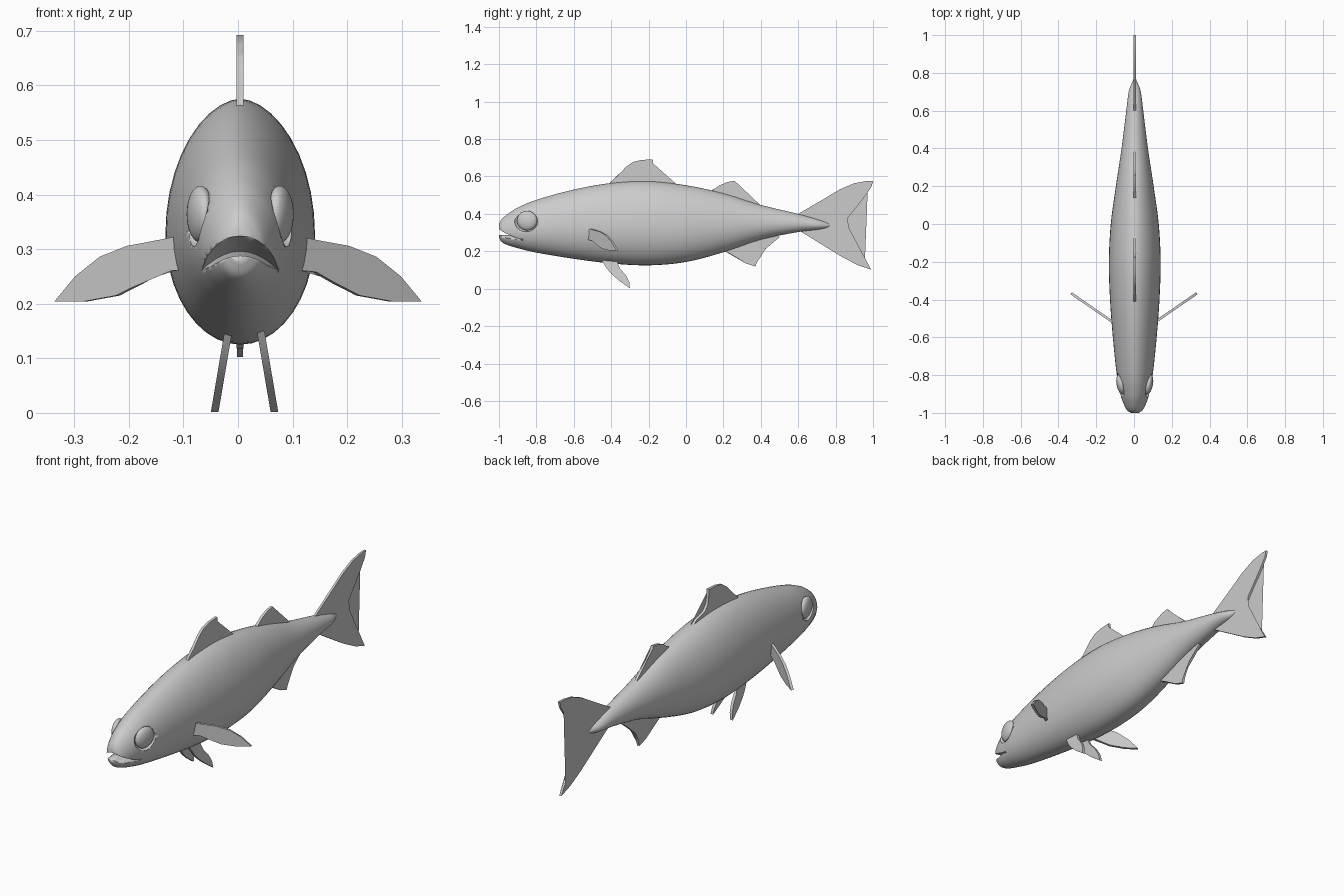
import bpy, bmesh, math
from mathutils import Vector

if "Cube" in bpy.data.objects:
    bpy.data.objects.remove(bpy.data.objects["Cube"])

CX = 0.004  # slight sideways offset of the body's midline
grey = bpy.data.materials.new("light grey")
grey.diffuse_color = (0.6, 0.6, 0.6, 1)
grey.use_nodes = True
grey.node_tree.nodes["Principled BSDF"].inputs["Base Color"].default_value = grey.diffuse_color


def finish(name, bm, angle=40):
    bmesh.ops.recalc_face_normals(bm, faces=bm.faces)
    me = bpy.data.meshes.new(name)
    bm.to_mesh(me)
    bm.free()
    ob = bpy.data.objects.new(name, me)
    bpy.context.collection.objects.link(ob)
    me.materials.append(grey)
    bpy.ops.object.select_all(action='DESELECT')
    ob.select_set(True)
    bpy.context.view_layer.objects.active = ob
    bpy.ops.object.shade_smooth_by_angle(angle=math.radians(angle))
    return ob


def spline(pts, steps, closed=False):
    """Catmull-Rom curve through the points."""
    pts = [Vector(p) for p in pts]
    n = len(pts)
    get = (lambda i: pts[i % n]) if closed else (lambda i: pts[max(0, min(n - 1, i))])
    out = []
    for i in range(n if closed else n - 1):
        a, b, c, d = (get(i + k) for k in (-1, 0, 1, 2))
        for s in range(steps):
            t = s / steps
            out.append(0.5 * (2 * b + (c - a) * t + (2 * a - 5 * b + 4 * c - d) * t * t
                              + (3 * b - a - 3 * c + d) * t ** 3))
    return out if closed else out + [pts[-1]]


def loft(name, rings):
    bm = bmesh.new()
    loops = [[bm.verts.new(p) for p in r] for r in rings]
    n = len(loops[0])
    for a, b in zip(loops, loops[1:]):
        for i in range(n):
            bm.faces.new((a[i], a[(i + 1) % n], b[(i + 1) % n], b[i]))
    bm.faces.new(loops[0])
    bm.faces.new(loops[-1])
    return finish(name, bm)


def fin(name, outline, place, thick, steps=3):
    """Thin plate: place maps an outline point to 3D, thick is the offset vector."""
    pts = [Vector(place(*p)) for p in outline]
    # round the edge slightly while keeping the drawn corners
    pts = [p.lerp(q, t) for p, q in zip(pts, pts[1:] + pts[:1]) for t in (0, 0.5)]
    bm = bmesh.new()
    off = Vector(thick) / 2
    a = [bm.verts.new(p - off) for p in pts]
    b = [bm.verts.new(p + off) for p in pts]
    bm.faces.new(a)
    bm.faces.new(b[::-1])
    for i in range(len(a)):
        j = (i + 1) % len(a)
        bm.faces.new((a[i], b[i], b[j], a[j]))
    bmesh.ops.triangulate(bm, faces=[f for f in bm.faces if len(f.verts) > 4])
    return finish(name, bm)


def ellipsoid(name, loc, scale, turn):
    bm = bmesh.new()
    bmesh.ops.create_uvsphere(bm, u_segments=32, v_segments=20, radius=1)
    bmesh.ops.scale(bm, vec=scale, verts=bm.verts)
    ob = finish(name, bm)
    ob.location, ob.rotation_euler = loc, (0, 0, turn)
    return ob


# Body: y, top, bottom, half width
stations = [
    (-1.0, 0.345, 0.275, 0.022), (-0.985, 0.372, 0.25, 0.042), (-0.95, 0.402, 0.232, 0.06),
    (-0.9, 0.433, 0.217, 0.076), (-0.8, 0.475, 0.193, 0.095), (-0.6, 0.53, 0.16, 0.116),
    (-0.4, 0.565, 0.135, 0.131), (-0.2, 0.575, 0.125, 0.137), (0.0, 0.553, 0.143, 0.127),
    (0.2, 0.51, 0.195, 0.1), (0.4, 0.448, 0.262, 0.07), (0.6, 0.4, 0.303, 0.045),
    (0.7, 0.372, 0.315, 0.032), (0.75, 0.355, 0.325, 0.014), (0.77, 0.345, 0.335, 0.005)]
# the spline works on 4D vectors: y, top, bottom, half width
rings = []
for y, top, bot, w in spline(stations, 5):
    mid = bot + 0.45 * (top - bot)
    ring = []
    for k in range(40):
        a = 2 * math.pi * k / 40
        c, s = math.cos(a), math.sin(a)
        x = w * math.copysign(abs(c) ** (1.12 if s > 0 else 1), c)
        ring.append((CX + x, y, mid + s * ((top - mid) if s > 0 else (mid - bot))))
    rings.append(ring)
body = loft("body", rings)

# Mouth cutter: an arched wedge that closes toward the back
cut_rings = []
for i in range(17):
    x = -0.12 + 0.24 * i / 16
    drop = -7 * x * x
    cut_rings.append([(CX + x, -1.03, 0.33 + drop), (CX + x, -0.95, 0.314 + drop),
                      (CX + x, -0.875, 0.296 + drop), (CX + x, -0.95, 0.288 + drop),
                      (CX + x, -1.03, 0.288 + drop)])
cutters = [loft("mouth_cutter", cut_rings)]

# Eyes in shallow sockets
for side, tag in ((1, "right"), (-1, "left")):
    spot = (CX + side * 0.073, -0.85, 0.364)
    cutters.append(ellipsoid("socket_cutter_" + tag, (spot[0] + side * 0.008, -0.855, 0.364),
                             (0.028, 0.064, 0.06), side * -0.22))
    ellipsoid("eye_" + tag, spot, (0.023, 0.055, 0.052), side * -0.2)

for c in cutters:
    m = body.modifiers.new(c.name, 'BOOLEAN')
    m.operation, m.solver, m.object = 'DIFFERENCE', 'EXACT', c
    c.hide_render = True
    c.hide_set(True)

# Upright fins on the midline, outlines in y, z
flat = lambda y, z: (CX, y, z)
T = (0.013, 0, 0)
fin("front_dorsal_fin", [
    (-0.42, 0.55), (-0.405, 0.57), (-0.365, 0.605), (-0.32, 0.652), (-0.285, 0.677), (-0.24, 0.688),
    (-0.178, 0.692), (-0.176, 0.65), (-0.167, 0.615), (-0.145, 0.592), (-0.08, 0.575),
    (-0.03, 0.54)], flat, T)
fin("rear_dorsal_fin", [
    (0.11, 0.51), (0.14, 0.525), (0.18, 0.553), (0.22, 0.57), (0.26, 0.577), (0.275, 0.55),
    (0.305, 0.518), (0.36, 0.482), (0.41, 0.435)], flat, T)
fin("anal_fin", [
    (0.19, 0.21), (0.23, 0.19), (0.28, 0.16), (0.32, 0.135), (0.372, 0.118), (0.382, 0.155),
    (0.405, 0.195), (0.45, 0.235), (0.5, 0.275), (0.48, 0.3)], flat, T)
fin("tail_fin", [
    (0.6, 0.4), (0.72, 0.47), (0.82, 0.53), (0.9, 0.564), (0.96, 0.575), (1.0, 0.577), (0.992, 0.545),
    (0.95, 0.485), (0.9, 0.425), (0.862, 0.375), (0.845, 0.34), (0.86, 0.29), (0.9, 0.225),
    (0.955, 0.16), (0.99, 0.102), (0.92, 0.125), (0.83, 0.172), (0.72, 0.24), (0.61, 0.308)],
    flat, (0.011, 0, 0))

# Paired fins
pectoral = [(0.1, 0.325), (0.15, 0.315), (0.2, 0.306), (0.25, 0.286), (0.295, 0.25), (0.333, 0.204),
            (0.28, 0.204), (0.22, 0.215), (0.175, 0.238), (0.14, 0.258), (0.1, 0.262)]
pelvic = [(-0.45, 0.15), (-0.425, 0.11), (-0.4, 0.08), (-0.36, 0.045), (-0.3, 0.002),
          (-0.303, 0.035), (-0.322, 0.072), (-0.355, 0.11), (-0.37, 0.15)]
for side, tag in ((1, "right"), (-1, "left")):
    fin("pectoral_fin_" + tag, pectoral,
        lambda x, z: (side * x, -0.5 + (x - 0.14) * 0.69, z), (side * -0.007, 0.011, 0))
    fin("pelvic_fin_" + tag, pelvic,
        lambda y, z: (0.012 + side * (0.055 - 0.17 * z), y, z), (0.014, 0, 0))
